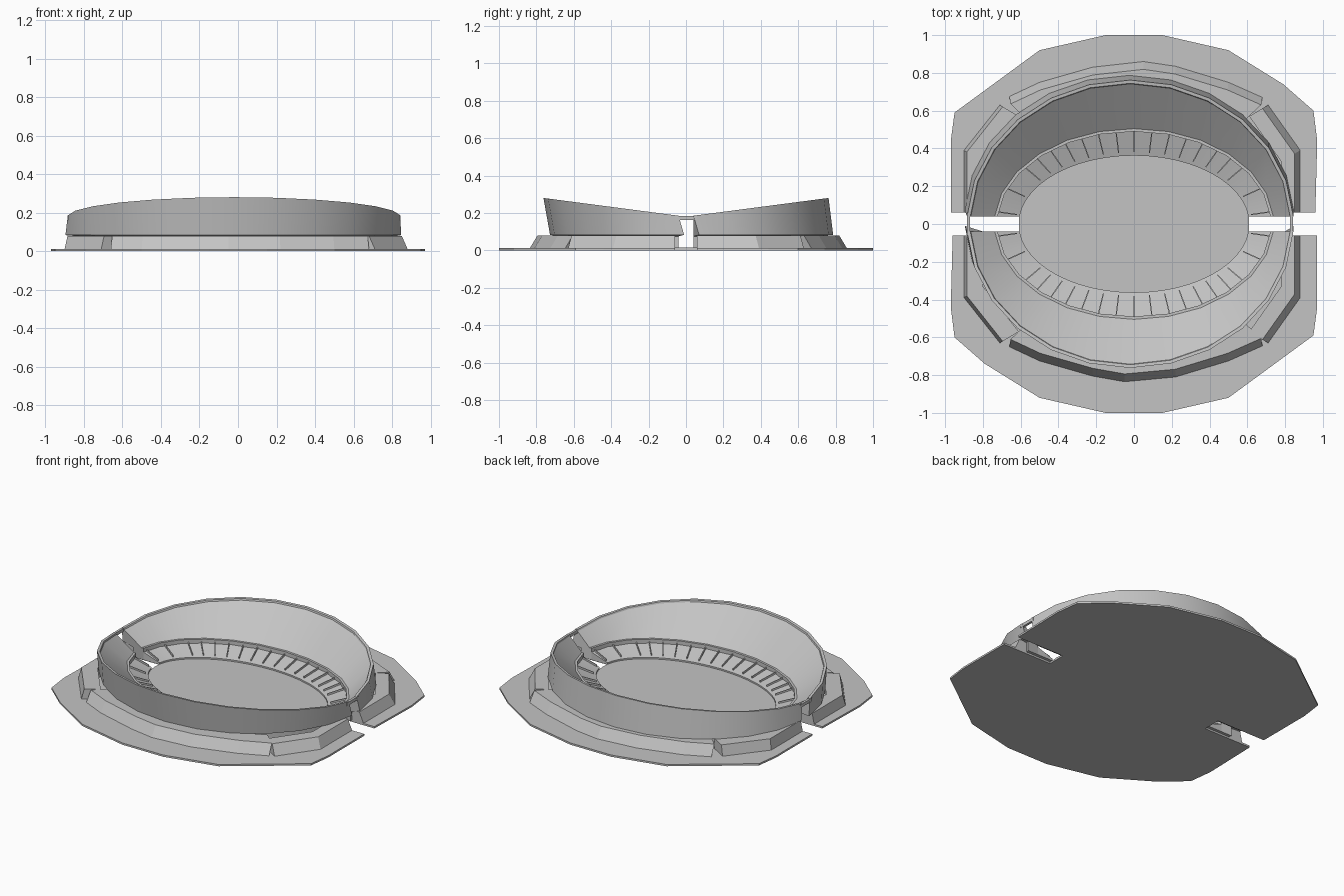
import bpy, bmesh
from math import asin, sin, cos, pi, radians

cube = bpy.data.objects.get("Cube")
if cube:
    bpy.data.objects.remove(cube, do_unlink=True)

grey = bpy.data.materials.new("concrete_grey")
grey.use_nodes = True
grey.diffuse_color = (0.55, 0.55, 0.55, 1)
grey.node_tree.nodes["Principled BSDF"].inputs["Base Color"].default_value = (0.55, 0.55, 0.55, 1)

PLATE = 0.012
GAP = 0.04


def finish(name, bm, smooth=False):
    bmesh.ops.recalc_face_normals(bm, faces=bm.faces)
    mesh = bpy.data.meshes.new(name)
    bm.to_mesh(mesh)
    bm.free()
    mesh.materials.append(grey)
    obj = bpy.data.objects.new(name, mesh)
    bpy.context.collection.objects.link(obj)
    if smooth:
        bpy.ops.object.select_all(action="DESELECT")
        obj.select_set(True)
        bpy.context.view_layer.objects.active = obj
        bpy.ops.object.shade_smooth_by_angle(angle=radians(25))
    return obj


def loft(bm, rails):
    """Solid whose cross-section corners run along the given rails."""
    rows = [[bm.verts.new(p) for p in rail] for rail in rails]
    n = len(rows)
    for i in range(n):
        a, b = rows[i], rows[(i + 1) % n]
        for j in range(len(a) - 1):
            bm.faces.new((a[j], a[j + 1], b[j + 1], b[j]))
    bm.faces.new([r[0] for r in rows])
    bm.faces.new([r[-1] for r in rows])


def prism(bm, outline, z0, z1):
    bottom = [bm.verts.new((x, y, z0)) for x, y in outline]
    bm.faces.new(bottom)
    top = [bm.verts.new((x, y, z1)) for x, y in outline]
    bm.faces.new(top)
    n = len(top)
    for i in range(n):
        j = (i + 1) % n
        bm.faces.new((bottom[i], bottom[j], top[j], top[i]))


def rail(a, b, z, side, n, cx=0, cy=0):
    """Half an ellipse, stopping short of the gateways; z may be a function of y."""
    start = asin(GAP / b)
    points = []
    for i in range(n + 1):
        t = start + (pi - 2 * start) * i / n
        y = side * b * sin(t)
        height = z(y) if callable(z) else z
        points.append((cx + a * cos(t), y + cy, height))
    return points


def rim_height(y):
    return 0.18 + 0.1 * abs(y) / 0.76


# Ground slab in two halves, notched at both gateways
edge = [(0.61, 0.06), (0.96, 0.06), (0.97, 0.44), (0.95, 0.6), (0.79, 0.74), (0.5, 0.92),
        (0.15, 1), (-0.15, 1), (-0.5, 0.92), (-0.95, 0.59), (-0.97, 0.44), (-0.97, 0.06),
        (-0.61, 0.06), (-0.61, 0), (0.61, 0)]
for name, s in (("back_slab", 1), ("front_slab", -1)):
    bm = bmesh.new()
    prism(bm, [(s * x, s * y) for x, y in edge], 0, PLATE)
    finish(name, bm)

# Oval pitch
bm = bmesh.new()
prism(bm, [(0.61 * cos(i * pi / 24), 0.365 * sin(i * pi / 24)) for i in range(48)], PLATE, 0.015)
finish("pitch", bm)

for label, s in (("back", 1), ("front", -1)):
    # Gently sloped lower seating
    bm = bmesh.new()
    loft(bm, [rail(0.61, 0.362, PLATE, s, 24), rail(0.61, 0.362, 0.025, s, 24),
              rail(0.725, 0.49, 0.065, s, 24), rail(0.725, 0.49, PLATE, s, 24)])
    finish(label + "_lower_seating", bm, True)

    # Raised aisle dividers
    bm = bmesh.new()
    for i in range(1, 24):
        if i in (2, 4, 20, 22):
            continue
        t = pi * i / 24
        ridge = []
        for dx, lift in ((-0.003, -0.005), (-0.003, 0.012), (0.003, 0.012), (0.003, -0.005)):
            # offset along the tangent so that each divider stays thin
            ox, oy = dx * sin(t), -dx * cos(t) * s
            ridge.append([(0.625 * cos(t) + ox, s * 0.38 * sin(t) + oy, 0.03 + lift),
                          (0.725 * cos(t) + ox, s * 0.49 * sin(t) + oy, 0.065 + lift)])
        loft(bm, ridge)
    finish(label + "_aisle_dividers", bm)

    # Upper bowl with lip, rising rim, outer wall and recessed foot
    bm = bmesh.new()
    loft(bm, [rail(0.725, 0.49, PLATE, s, 12), rail(0.725, 0.49, 0.09, s, 12),
              rail(0.74, 0.505, 0.09, s, 12),
              rail(0.845, 0.742, lambda y: rim_height(y) - 0.01, s, 12, -0.02),
              rail(0.848, 0.745, rim_height, s, 12, -0.02),
              rail(0.865, 0.762, rim_height, s, 12, -0.02),
              rail(0.872, 0.757, 0.083, s, 12, -0.025, 0.03 * sin(pi / 2)),
              rail(0.80, 0.68, 0.075, s, 12), rail(0.80, 0.68, PLATE, s, 12)])
    finish(label + "_upper_bowl", bm, True)

    # Long embankment with a sloped outer face
    crest = [(0.68, 0.67), (0.5, 0.75), (0.22, 0.835), (-0.05 + 0.1 * (s > 0), 0.86),
             (-0.22, 0.83), (-0.5, 0.75), (-0.66, 0.675)]
    shift = 0 if s > 0 else 0.025
    bm = bmesh.new()
    loft(bm, [[(x * k, s * (y - d) * k + shift, z) for x, y in crest]
              for k, d, z in ((1, 0, PLATE), (0.99, 0.033, 0.08),
                              (0.86, 0.033, 0.08), (0.86, 0.033, PLATE))])
    finish(label + "_embankment", bm)

    # Side embankments beside the gateways
    for side, x0, lean in (("left", 0.88, 0.03), ("right", -0.90, 0.015)):
        d = 1 if x0 > 0 else -1
        foot = [(abs(x0), 0.06), (abs(x0), 0.39), (0.71, 0.63)]
        bm = bmesh.new()
        loft(bm, [[(d * (x - k), s * (y - (k * 0.6 if y > 0.1 else 0)), z) for x, y in foot]
                  for k, z in ((0, PLATE), (lean, 0.08), (0.1, 0.08), (0.1, PLATE))])
        finish(label + "_" + side + "_embankment", bm)

# Thin rim links bridging the gateways
for name, x in (("left_rim_link", 0.835), ("right_rim_link", -0.877)):
    bm = bmesh.new()
    prism(bm, [(x - 0.008, -0.06), (x + 0.008, -0.06), (x + 0.008, 0.06), (x - 0.008, 0.06)], 0.162, 0.183)
    finish(name, bm)
